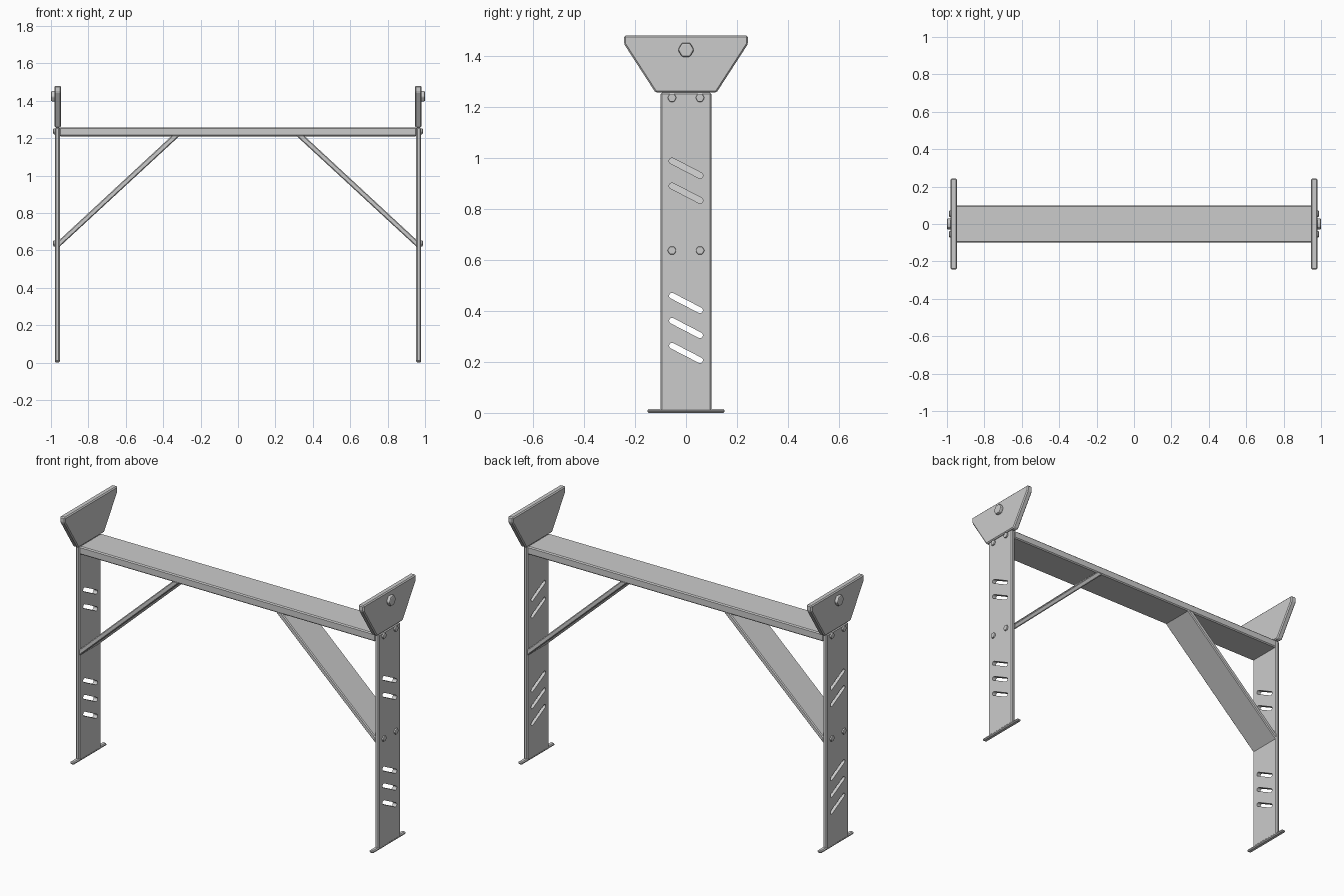
import bpy, bmesh
from math import pi, cos, sin, radians, atan2

if "Cube" in bpy.data.objects:
    bpy.data.objects.remove(bpy.data.objects["Cube"])


def add_prism(bm, profile, axis, lo, hi):
    """Extrude a 2D profile along x (profile = y,z) or y (profile = x,z)."""
    def place(p, d):
        return (d, p[0], p[1]) if axis == 'x' else (p[0], d, p[1])
    a = [bm.verts.new(place(p, lo)) for p in profile]
    b = [bm.verts.new(place(p, hi)) for p in profile]
    n = len(profile)
    bm.faces.new(a)
    bm.faces.new(b[::-1])
    for i in range(n):
        bm.faces.new((a[i], b[i], b[(i + 1) % n], a[(i + 1) % n]))


def make(name, prisms, bevel=0.0, cutter=None, mirror=True, segments=1):
    bm = bmesh.new()
    for pr in prisms:
        add_prism(bm, *pr)
    bmesh.ops.recalc_face_normals(bm, faces=bm.faces)
    me = bpy.data.meshes.new(name)
    bm.to_mesh(me)
    bm.free()
    ob = bpy.data.objects.new(name, me)
    bpy.context.collection.objects.link(ob)
    if bevel:
        m = ob.modifiers.new("bevel", 'BEVEL')
        m.width = bevel
        m.segments = segments
        m.limit_method = 'ANGLE'
        m.angle_limit = radians(25)
    if cutter:
        m = ob.modifiers.new("slots", 'BOOLEAN')
        m.operation = 'DIFFERENCE'
        m.solver = 'EXACT'
        m.object = cutter
    if mirror:
        ob.modifiers.new("mirror", 'MIRROR')
    return ob


def rect(w, z0, z1):
    return [(-w, z0), (w, z0), (w, z1), (-w, z1)]


def hexagon(y, z, r):
    return [(y + r * cos(i * pi / 3), z + r * sin(i * pi / 3)) for i in range(6)]


def slot(zc, dy=0.055, dz=-0.0285, r=0.0115, n=8):
    """Slanted capsule outline centred on the leg."""
    t = atan2(dz, dy)
    pts = []
    for side in (1, -1):
        for i in range(n + 1):
            a = t - pi / 2 + pi * i / n + (0 if side == 1 else pi)
            pts.append((side * dy + r * cos(a), zc + side * dz + r * sin(a)))
    return pts


# Slot cutter
cutter = make("slot_cutter",
              [(slot(z), 'x', 0.9, 1.05) for z in (0.235, 0.333, 0.431, 0.862, 0.96)],
              mirror=False)
cutter.hide_render = True
cutter.display_type = 'WIRE'

# Slotted legs and their foot plates
make("leg", [(rect(0.1, 0.005, 1.257), 'x', 0.953, 0.979)], 0.006, cutter)
make("foot_plate", [(rect(0.152, 0.0, 0.015), 'x', 0.953, 0.979)], 0.005)

# Cross beam
make("cross_beam", [(rect(0.1, 1.21, 1.257), 'x', -0.956, 0.956)], 0.006, mirror=False)

# Diagonal braces, ends sunk slightly into leg and beam
make("diagonal_brace",
     [([(0.959, 0.615), (0.959, 0.652), (0.349, 1.217), (0.307, 1.217)], 'y', -0.1, 0.1)],
     0.005)

# Flared end plates on top of the legs
make("end_plate",
     [([(-0.12, 1.257), (0.12, 1.257), (0.243, 1.447), (0.243, 1.48),
        (-0.243, 1.48), (-0.243, 1.447)], 'x', 0.946, 0.981)], 0.006)

# Hex bolts
make("small_bolts", [(hexagon(y, z, 0.018), 'x', 0.975, 0.988)
                     for z in (0.637, 1.236) for y in (-0.055, 0.055)], 0.004, segments=2)
make("large_bolt", [(hexagon(0, 1.424, 0.032), 'x', 0.975, 1.0)], 0.007, segments=2)
